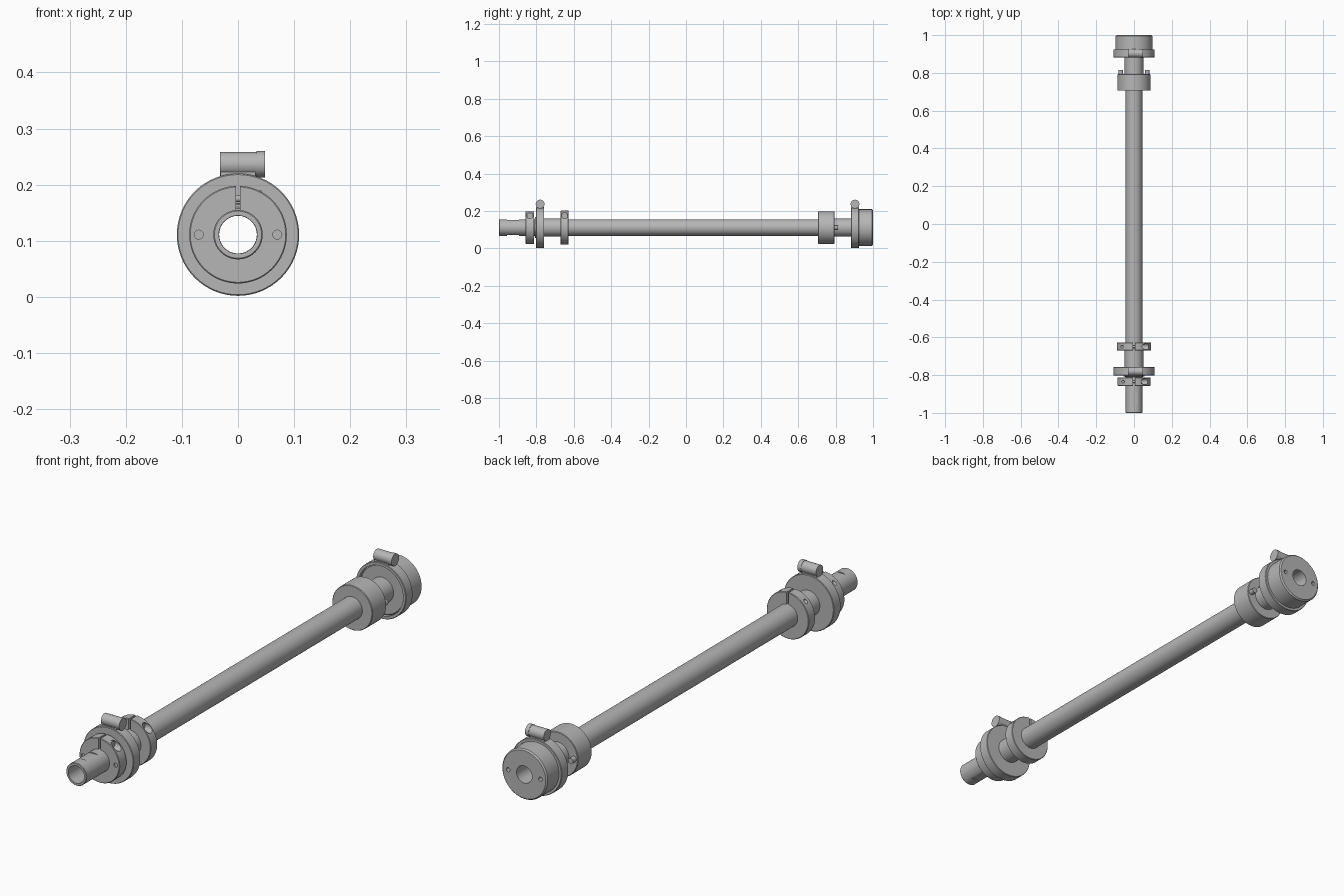
import bpy, bmesh, math
from mathutils import Matrix, Vector

if "Cube" in bpy.data.objects:
    bpy.data.objects.remove(bpy.data.objects["Cube"], do_unlink=True)

AXIS_Z = 0.111
BORE = 0.034

steel = bpy.data.materials.new("grey_steel")
steel.use_nodes = True
grey = (0.47, 0.47, 0.47, 1)
steel.diffuse_color = grey
steel.node_tree.nodes["Principled BSDF"].inputs["Base Color"].default_value = grey


def finish(name, bm):
    bmesh.ops.recalc_face_normals(bm, faces=bm.faces)
    mesh = bpy.data.meshes.new(name)
    bm.to_mesh(mesh)
    bm.free()
    mesh.materials.append(steel)
    obj = bpy.data.objects.new(name, mesh)
    bpy.context.collection.objects.link(obj)
    return obj


def lathe(name, profile, n=64):
    """Revolve a closed (radius, y) outline around the shaft axis."""
    bm = bmesh.new()
    rings = []
    for i in range(n):
        a = math.tau * i / n
        rings.append([bm.verts.new((r * math.cos(a), y, AXIS_Z + r * math.sin(a)))
                      for r, y in profile])
    m = len(profile)
    for i in range(n):
        p, q = rings[i], rings[(i + 1) % n]
        for j in range(m):
            k = (j + 1) % m
            bm.faces.new((p[j], p[k], q[k], q[j]))
    return finish(name, bm)


def sleeve(name, inner, outer, y0, y1, c=0.002):
    """Tube with small chamfers on its outer edges."""
    return lathe(name, [(inner, y0), (outer - c, y0), (outer, y0 + c),
                        (outer, y1 - c), (outer - c, y1), (inner, y1)])


def rod(name, start, end, r, n=32):
    start, end = Vector(start), Vector(end)
    d = end - start
    turn = d.to_track_quat('Z', 'Y').to_matrix().to_4x4()
    bm = bmesh.new()
    bmesh.ops.create_cone(bm, cap_ends=True, segments=n, radius1=r, radius2=r, depth=d.length,
                          matrix=Matrix.Translation((start + end) / 2) @ turn)
    return finish(name, bm)


def box(name, centre, size):
    bm = bmesh.new()
    bmesh.ops.create_cube(bm, size=1, matrix=Matrix.Translation(centre) @ Matrix.Diagonal((*size, 1)))
    return finish(name, bm)


def cut(obj, *cutters):
    bpy.context.view_layer.objects.active = obj
    for c in cutters:
        mod = obj.modifiers.new("cut", 'BOOLEAN')
        mod.operation = 'DIFFERENCE'
        mod.solver = 'EXACT'
        mod.object = c
        bpy.ops.object.modifier_apply(modifier=mod.name)
        bpy.data.objects.remove(c, do_unlink=True)


# Hollow shaft with wrench flats near the front end
shaft = sleeve("shaft", BORE, 0.044, -1, 0.95)
cut(shaft, *[box("flat_cutter", (0, -0.925, AXIS_Z + s * 0.05), (0.2, 0.065, 0.02)) for s in (-1, 1)])

# Wider journal sleeves
sleeve("front_sleeve", 0.043, 0.049, -0.81, -0.66)
sleeve("rear_sleeve", 0.043, 0.049, 0.78, 0.91)
sleeve("front_spacer", 0.043, 0.056, -0.808, -0.79)


# Split clamping collars with a cross screw
def split_collar(name, y0, y1, radius):
    y, z = (y0 + y1) / 2, AXIS_Z + 0.064
    collar = sleeve(name, 0.0438, radius, y0, y1)
    cut(collar,
        box("slit_cutter", (0, y, AXIS_Z + 0.075), (0.008, 0.1, 0.09)),
        rod("head_cutter", (0.036, y, z), (0.12, y, z), 0.0165),
        rod("tail_cutter", (-0.12, y, z), (-0.04, y, z), 0.007))
    rod(name + "_screw", (0.03, y, z), (0.042, y, z), 0.0145)
    rod(name + "_screw_stem", (-0.03, y, z), (0.03, y, z), 0.006)
    return collar


front_collar = split_collar("front_collar", -0.857, -0.812, 0.087)
cut(front_collar, *[rod("pin_cutter", (s * 0.07, -0.87, AXIS_Z), (s * 0.07, -0.852, AXIS_Z), 0.008)
                    for s in (-1, 1)])
split_collar("inner_collar", -0.67, -0.628, 0.091)

# Rear drive collar with two pins
sleeve("drive_collar", 0.0438, 0.087, 0.706, 0.793)
for side, s in (("left", 1), ("right", -1)):
    rod(side + "_drive_pin", (s * 0.07, 0.76, AXIS_Z), (s * 0.07, 0.814, AXIS_Z), 0.011)

# End hub with pin holes
hub = sleeve("end_hub", BORE - 0.0005, 0.098, 0.892, 1.0, 0.005)
cut(hub, *[rod("hub_hole_cutter", (s * 0.07, 0.97, AXIS_Z), (s * 0.07, 1.05, AXIS_Z), 0.008)
           for s in (-1, 1)])


# Band clamps with a screw housing on top
def band_clamp(name, y0, y1, inner):
    y, z = (y0 + y1) / 2, 0.2365
    sleeve(name + "_band", inner, 0.109, y0, y1)
    box(name + "_saddle", (0, y, 0.223), (0.062, 0.034, 0.026))
    rod(name + "_housing", (-0.032, y, z), (0.033, y, z), 0.022)
    rod(name + "_screw_head", (0.033, y, z), (0.048, y, z), 0.0235)


band_clamp("front_clamp", -0.802, -0.758, 0.0485)
band_clamp("rear_clamp", 0.882, 0.925, 0.097)

# Smooth round surfaces, crisp edges
bpy.ops.object.select_all(action='DESELECT')
for obj in bpy.context.scene.objects:
    if obj.type == 'MESH':
        obj.select_set(True)
        bpy.context.view_layer.objects.active = obj
bpy.ops.object.shade_smooth_by_angle(angle=math.radians(30))
